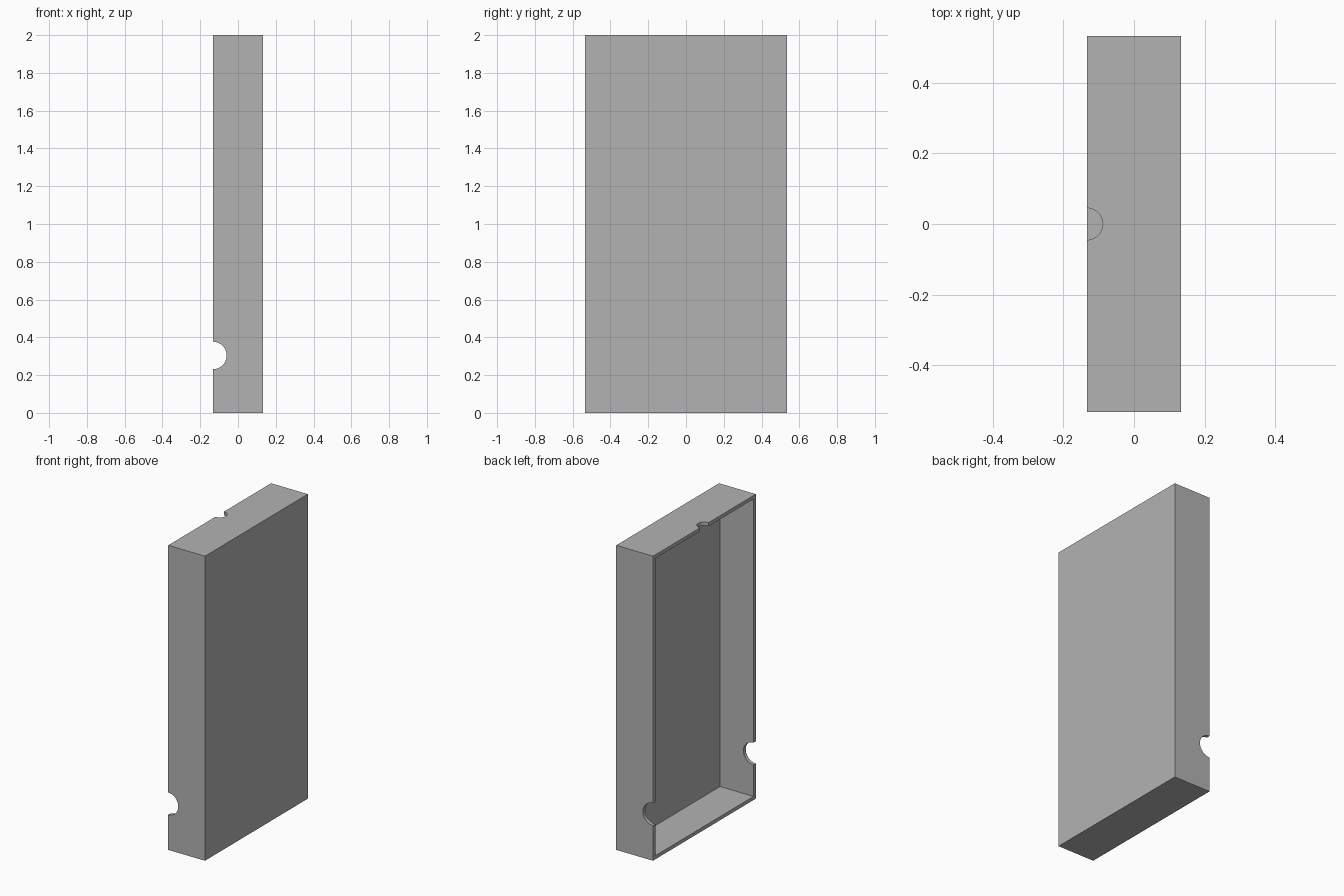
import bpy
from math import pi

if "Cube" in bpy.data.objects:
    bpy.data.objects.remove(bpy.data.objects["Cube"])

WIDTH, DEPTH, HEIGHT, WALL = 0.267, 1.067, 2.0, 0.024
OPEN_X = -WIDTH / 2

grey = bpy.data.materials.new("plain grey")
grey.use_nodes = True
colour = (0.45, 0.45, 0.45, 1)
grey.diffuse_color = colour
grey.node_tree.nodes["Principled BSDF"].inputs["Base Color"].default_value = colour


def box(name, size, centre):
    bpy.ops.mesh.primitive_cube_add(size=1, location=centre)
    obj = bpy.context.object
    obj.name = name
    obj.scale = size
    bpy.ops.object.transform_apply(location=False, rotation=False, scale=True)
    obj.data.materials.append(grey)
    return obj


def rod(name, radius, length, centre, rotation=(0, 0, 0)):
    bpy.ops.mesh.primitive_cylinder_add(
        vertices=64, radius=radius, depth=length, location=centre, rotation=rotation)
    obj = bpy.context.object
    obj.name = name
    obj.data.materials.append(grey)
    return obj


# Shallow upright tray, open towards -x
tray = box("tray", (WIDTH, DEPTH, HEIGHT), (0, 0, HEIGHT / 2))

cutters = [
    # Hollow interior, leaving a back panel and four thin walls
    box("cavity_cutter", (WIDTH, DEPTH - 2 * WALL, HEIGHT - 2 * WALL),
        (-WALL, 0, HEIGHT / 2)),
    # Half-round notches through both side walls
    rod("side_notch_cutter", 0.073, DEPTH * 1.2, (OPEN_X, 0, 0.304), (pi / 2, 0, 0)),
    # Smaller half-round notch in the top wall
    rod("top_notch_cutter", 0.045, 0.2, (OPEN_X, 0, HEIGHT)),
]

for cutter in cutters:
    cut = tray.modifiers.new(cutter.name, "BOOLEAN")
    cut.operation = "DIFFERENCE"
    cut.solver = "EXACT"
    cut.object = cutter

# Apply the cuts, then drop the helpers
bpy.ops.object.select_all(action="DESELECT")
tray.select_set(True)
bpy.context.view_layer.objects.active = tray
for cutter in cutters:
    bpy.ops.object.modifier_apply(modifier=cutter.name)
    bpy.data.objects.remove(cutter)
bpy.ops.object.shade_smooth_by_angle()
